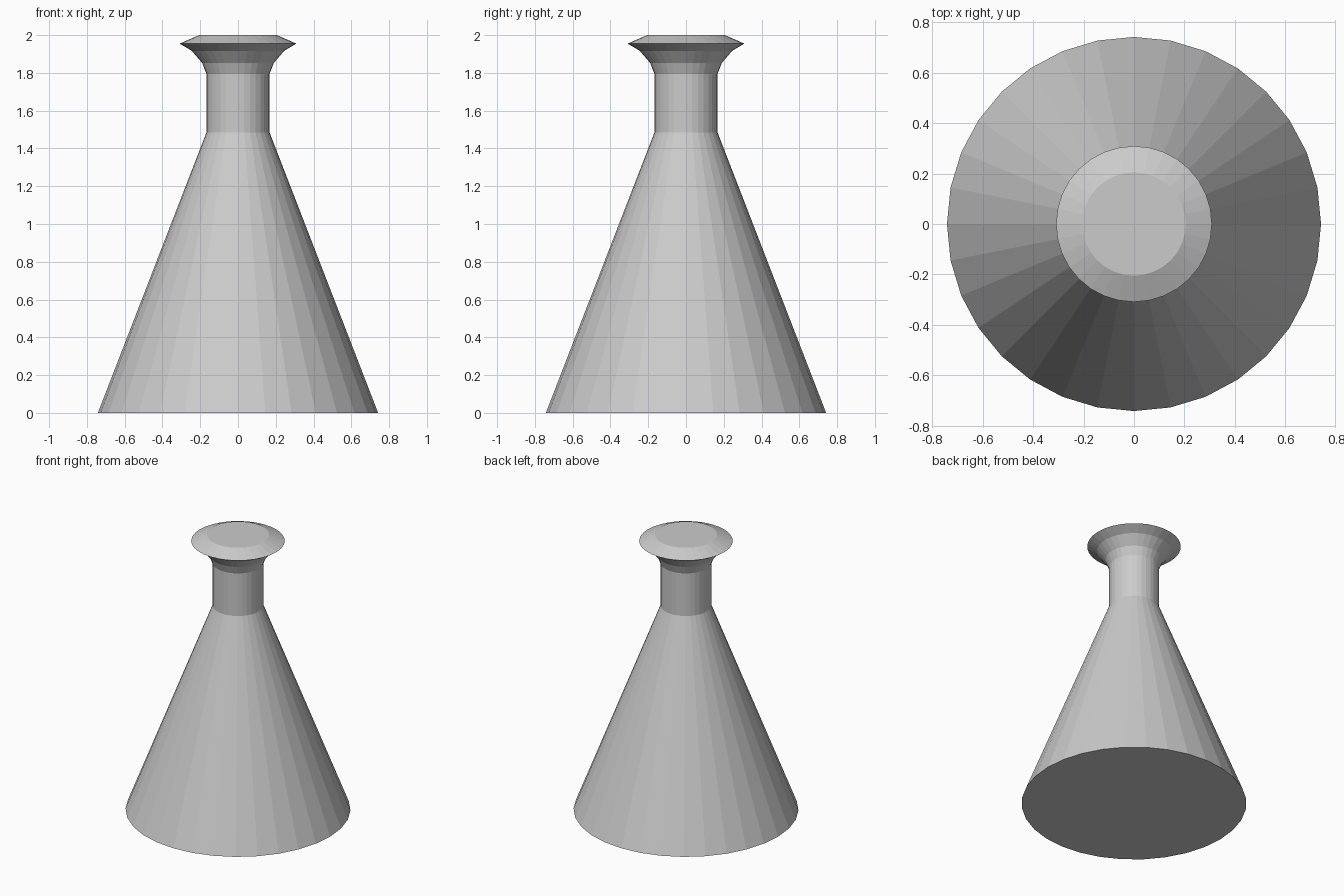
import bpy, bmesh
from math import cos, sin, tau

if "Cube" in bpy.data.objects:
    bpy.data.objects.remove(bpy.data.objects["Cube"])

SIDES = 32
# radius, height: conical body, straight neck, flared lip, bevelled top
PROFILE = [(0.742, 0), (0.167, 1.485), (0.167, 1.795), (0.19, 1.853),
           (0.245, 1.917), (0.309, 1.955), (0.205, 2.0)]


def lathe(name, profile, sides):
    bm = bmesh.new()
    rings = [[bm.verts.new((r * cos(tau * i / sides), r * sin(tau * i / sides), z))
              for i in range(sides)] for r, z in profile]
    for low, high in zip(rings, rings[1:]):
        for i in range(sides):
            j = (i + 1) % sides
            bm.faces.new((low[i], low[j], high[j], high[i]))
    # flat base and top caps
    bm.faces.new(rings[0][::-1])
    bm.faces.new(rings[-1])
    mesh = bpy.data.meshes.new(name)
    bm.to_mesh(mesh)
    bm.free()
    obj = bpy.data.objects.new(name, mesh)
    bpy.context.collection.objects.link(obj)
    return obj


lathe("conical_flask", PROFILE, SIDES)
